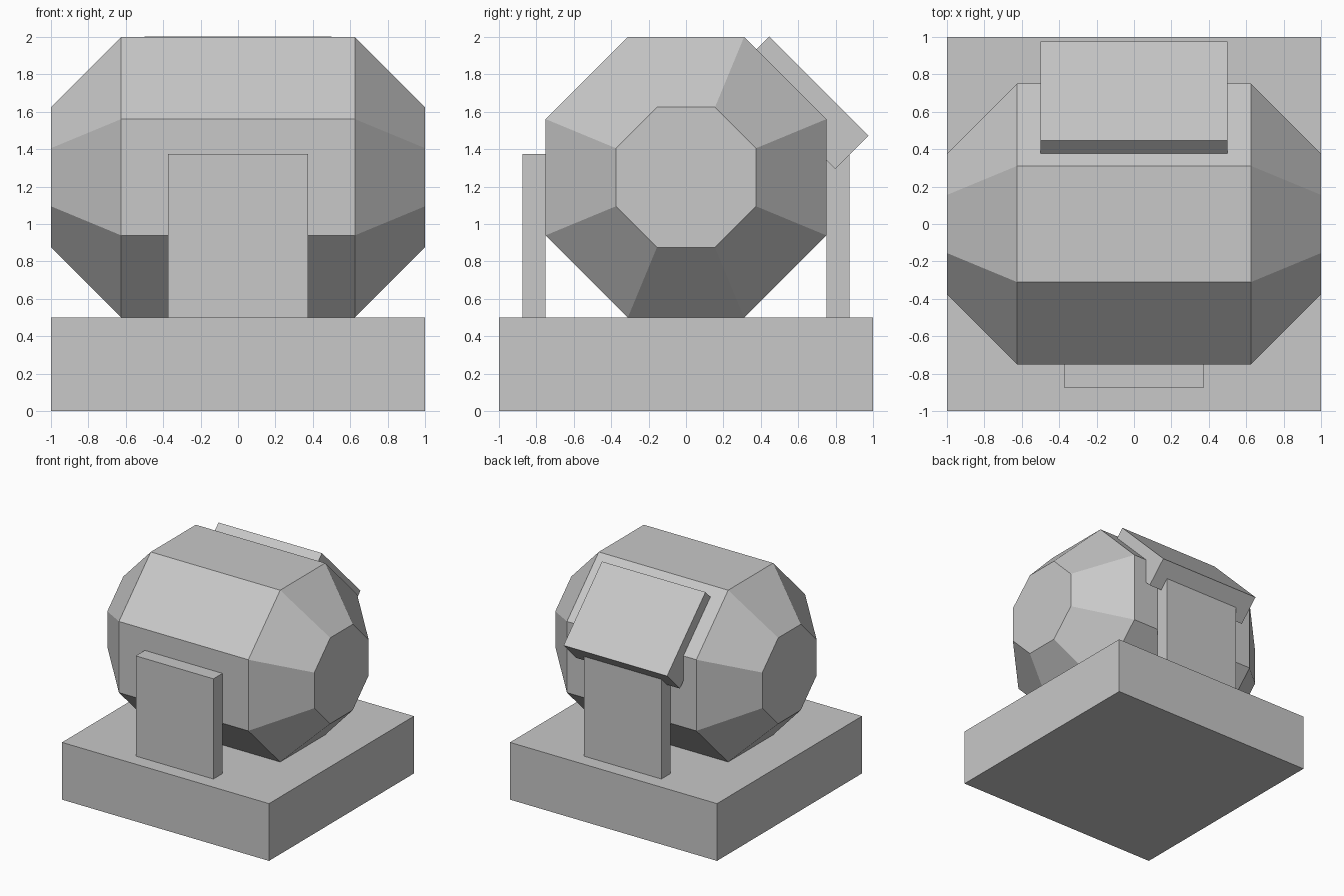
import bpy, bmesh
from math import pi, cos, radians
from mathutils import Matrix, Vector

cube = bpy.data.objects.get("Cube")
if cube:
    bpy.data.objects.remove(cube, do_unlink=True)

# Single plain grey
GREY = (0.58, 0.58, 0.58, 1)
grey = bpy.data.materials.new("plain grey")
grey.use_nodes = True
grey.diffuse_color = GREY
grey.node_tree.nodes["Principled BSDF"].inputs["Base Color"].default_value = GREY


def add_object(name, bm):
    bmesh.ops.recalc_face_normals(bm, faces=bm.faces)
    mesh = bpy.data.meshes.new(name)
    bm.to_mesh(mesh)
    bm.free()
    mesh.materials.append(grey)
    obj = bpy.data.objects.new(name, mesh)
    bpy.context.collection.objects.link(obj)
    return obj


def box(name, centre, size, tilt=0):
    bm = bmesh.new()
    bmesh.ops.create_cube(bm, size=1, matrix=Matrix.Diagonal((*size, 1)))
    obj = add_object(name, bm)
    obj.location = centre
    obj.rotation_euler.x = tilt
    return obj


def drum(name, centre, stations, sides=8):
    """Loft polygon rings along x; each station is (x, flat-to-centre distance)."""
    bm = bmesh.new()
    rings = []
    for x, apothem in stations:
        spoke = Vector((x, 0, apothem / cos(pi / sides)))
        rings.append([bm.verts.new(Matrix.Rotation((i + 0.5) * 2 * pi / sides, 3, 'X') @ spoke)
                      for i in range(sides)])
    for a, b in zip(rings, rings[1:]):
        for i in range(sides):
            j = (i + 1) % sides
            bm.faces.new((a[i], a[j], b[j], b[i]))
    bm.faces.new(rings[0])
    bm.faces.new(rings[-1])
    obj = add_object(name, bm)
    obj.location = centre
    return obj


# Square plinth
box("base", (0, 0, 0.25), (2, 2, 0.5))

# Octagonal drum with tapered ends
drum("drum", (0, 0, 1.25), [(-1, 0.375), (-0.625, 0.75), (0.625, 0.75), (1, 0.375)])

# Upright plates at the front and back
for name, side in (("front_plate", -1), ("back_plate", 1)):
    box(name, (0, side * 0.8125, 0.9375), (0.75, 0.125, 0.875))

# Slanted hatch on the upper back of the drum
box("hatch", (0, 0.622, 1.648), (1, 0.75, 0.25), radians(-45))
